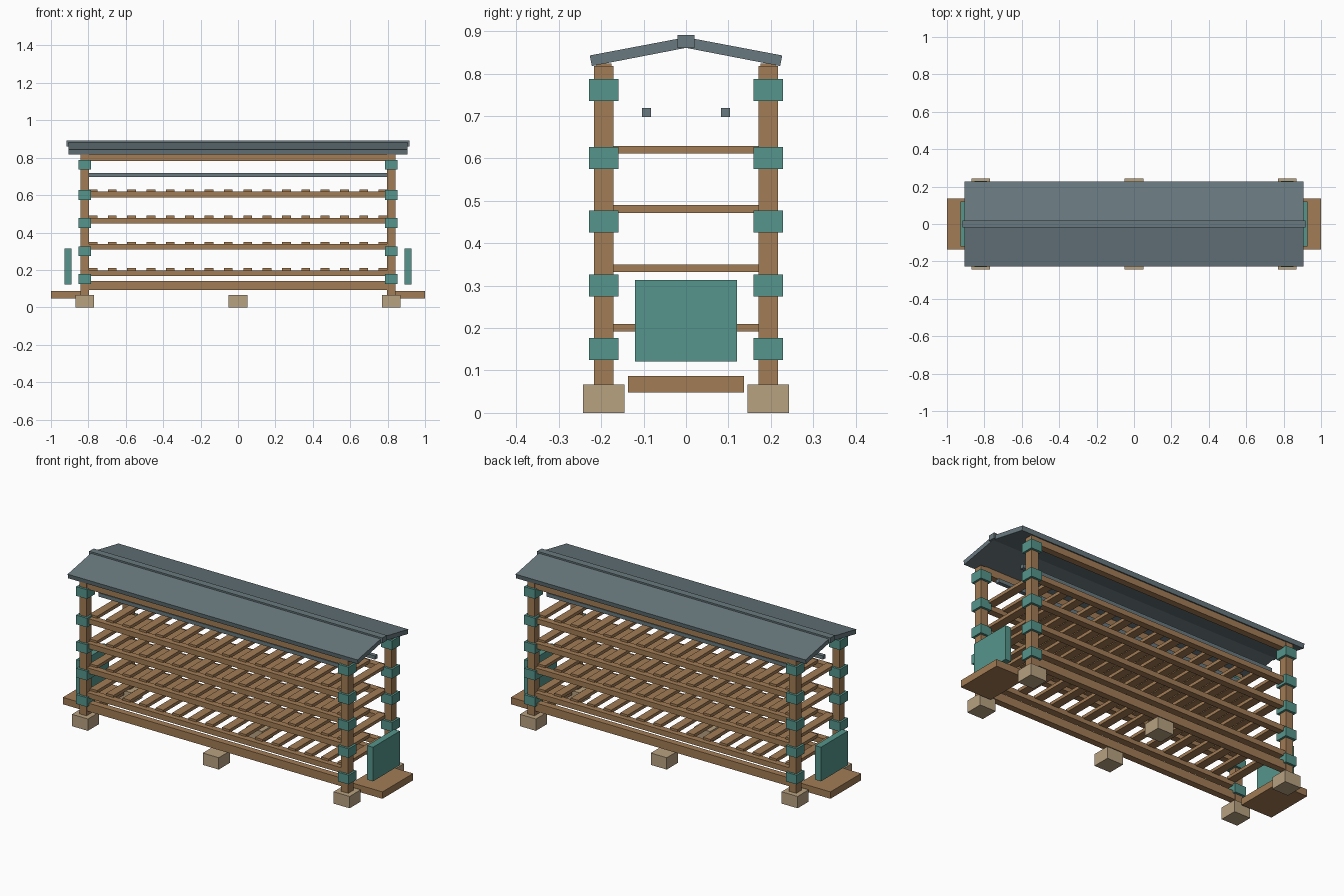
import bpy, bmesh

if "Cube" in bpy.data.objects:
    bpy.data.objects.remove(bpy.data.objects["Cube"])


def material(name, rgb):
    m = bpy.data.materials.new(name)
    m.diffuse_color = (*rgb, 1)
    m.use_nodes = True
    m.node_tree.nodes["Principled BSDF"].inputs["Base Color"].default_value = m.diffuse_color
    return m


wood = material("wood", (0.36, 0.20, 0.09))
teal = material("teal_paint", (0.09, 0.30, 0.26))
slate = material("slate", (0.14, 0.19, 0.21))
stone = material("stone", (0.48, 0.36, 0.22))


def prism(name, profile, x0, x1, mat):
    """Extrude a (y, z) profile along x."""
    bm = bmesh.new()
    face = bm.faces.new([bm.verts.new((x0, y, z)) for y, z in profile])
    ext = bmesh.ops.extrude_face_region(bm, geom=[face])["geom"]
    verts = [g for g in ext if isinstance(g, bmesh.types.BMVert)]
    bmesh.ops.translate(bm, verts=verts, vec=(x1 - x0, 0, 0))
    bmesh.ops.recalc_face_normals(bm, faces=bm.faces)
    mesh = bpy.data.meshes.new(name)
    bm.to_mesh(mesh)
    bm.free()
    mesh.materials.append(mat)
    ob = bpy.data.objects.new(name, mesh)
    bpy.context.collection.objects.link(ob)
    return ob


def box(name, x, y, z0, z1, wx, wy, mat):
    """Box centred on x, y, spanning z0 to z1."""
    a, b = y - wy / 2, y + wy / 2
    return prism(name, [(a, z0), (b, z0), (b, z1), (a, z1)], x - wx / 2, x + wx / 2, mat)


PX, PY = 0.819, 0.194
shelf_tops = [0.21 + 0.14 * i for i in range(4)]

for sy in (-1, 1):
    y = sy * PY
    # stone feet
    for x in (-PX, 0, PX):
        box("foot", x, y, 0, 0.067, 0.1, 0.099, stone)
    # corner posts with painted collars
    for x in (-PX, PX):
        box("post", x, y, 0.06, 0.818, 0.045, 0.045, wood)
        for z in (0.151, 0.3005, 0.451, 0.601, 0.762):
            box("collar", x, y, z - 0.026, z + 0.026, 0.068, 0.07, teal)
    # long rails
    box("bottom_rail", 0, y, 0.093, 0.14, 1.62, 0.037, wood)
    box("top_rail", 0, y, 0.783, 0.824, 1.62, 0.037, wood)
    for top in shelf_tops:
        box("shelf_rail", 0, y, top - 0.042, top - 0.012, 1.6, 0.037, wood)
    # hanging rods under the roof
    box("hanging_rod", 0, sy * 0.093, 0.698, 0.719, 1.6, 0.022, slate)
    # roof slopes
    prism("roof_slope", [(sy * 0.222, 0.818), (sy * 0.227, 0.843), (0, 0.886), (0, 0.861)],
          -0.907, 0.907, slate)

box("ridge_cap", 0, 0, 0.861, 0.891, 1.834, 0.04, slate)

# shelf slats
for top in shelf_tops:
    for i in range(16):
        box("shelf_slat", -0.776 + i * 1.552 / 15, 0, top - 0.018, top, 0.047, 0.37, wood)

# end steps and end panels
for sx in (-1, 1):
    box("end_step", sx * 0.904, 0, 0.048, 0.087, 0.192, 0.274, wood)
    box("end_panel", sx * 0.91, 0, 0.121, 0.314, 0.037, 0.24, teal)
